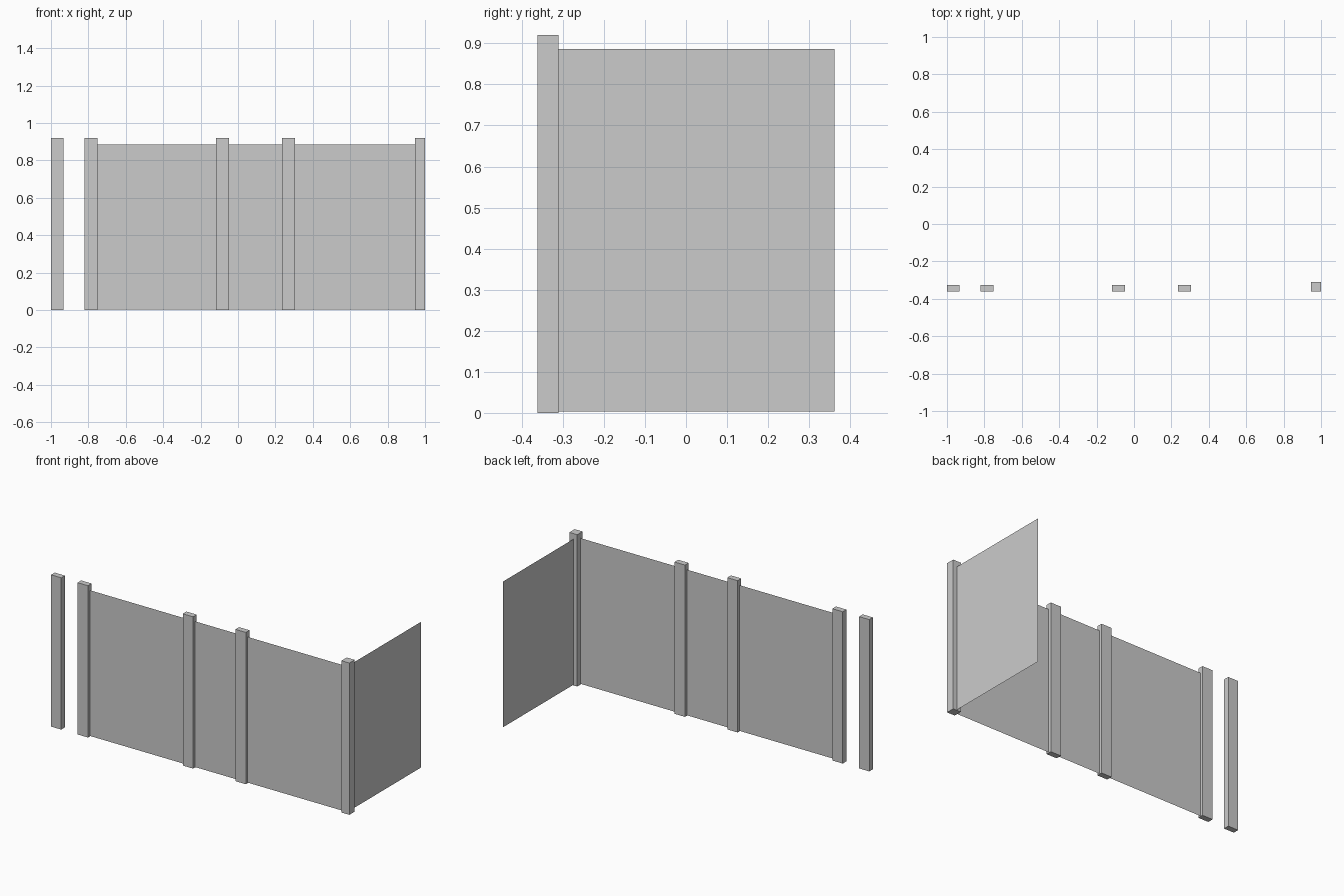
import bpy

if "Cube" in bpy.data.objects:
    bpy.data.objects.remove(bpy.data.objects["Cube"])

POST_H = 0.92
PANEL_Z = (0.003, 0.886)
FRONT = -0.362


def mesh_object(name, verts, faces):
    mesh = bpy.data.meshes.new(name)
    mesh.from_pydata(verts, [], faces)
    obj = bpy.data.objects.new(name, mesh)
    bpy.context.collection.objects.link(obj)
    return obj


def post(name, x0, x1, y0, y1):
    verts = [(x, y, z) for z in (0, POST_H)
             for x, y in ((x0, y0), (x1, y0), (x1, y1), (x0, y1))]
    sides = [(i, (i + 1) % 4, (i + 1) % 4 + 4, i + 4) for i in range(4)]
    return mesh_object(name, verts, [(3, 2, 1, 0), (4, 5, 6, 7)] + sides)


def panel(name, start, end):
    lo, hi = PANEL_Z
    verts = [(*start, lo), (*end, lo), (*end, hi), (*start, hi)]
    return mesh_object(name, verts, [(0, 1, 2, 3)])


# Flat line posts along the front, and the square corner post
spans = [(-1.0, -0.932), (-0.822, -0.752), (-0.117, -0.048), (0.236, 0.306)]
for i, (x0, x1) in enumerate(spans):
    post(f"line_post_{i + 1}", x0, x1, FRONT, -0.327)
corner = (0.947, 1.0)
post("corner_post", *corner, FRONT, -0.311)

# Thin front panels between posts; the first bay is an open gap
mid_y = -0.3445
bays = spans[1:] + [corner]
for i, (a, b) in enumerate(zip(bays, bays[1:])):
    panel(f"front_panel_{i + 1}", (a[1], mid_y), (b[0], mid_y))

# Side panel running back from the corner post
panel("side_panel", (0.9735, -0.311), (0.9735, 0.362))
